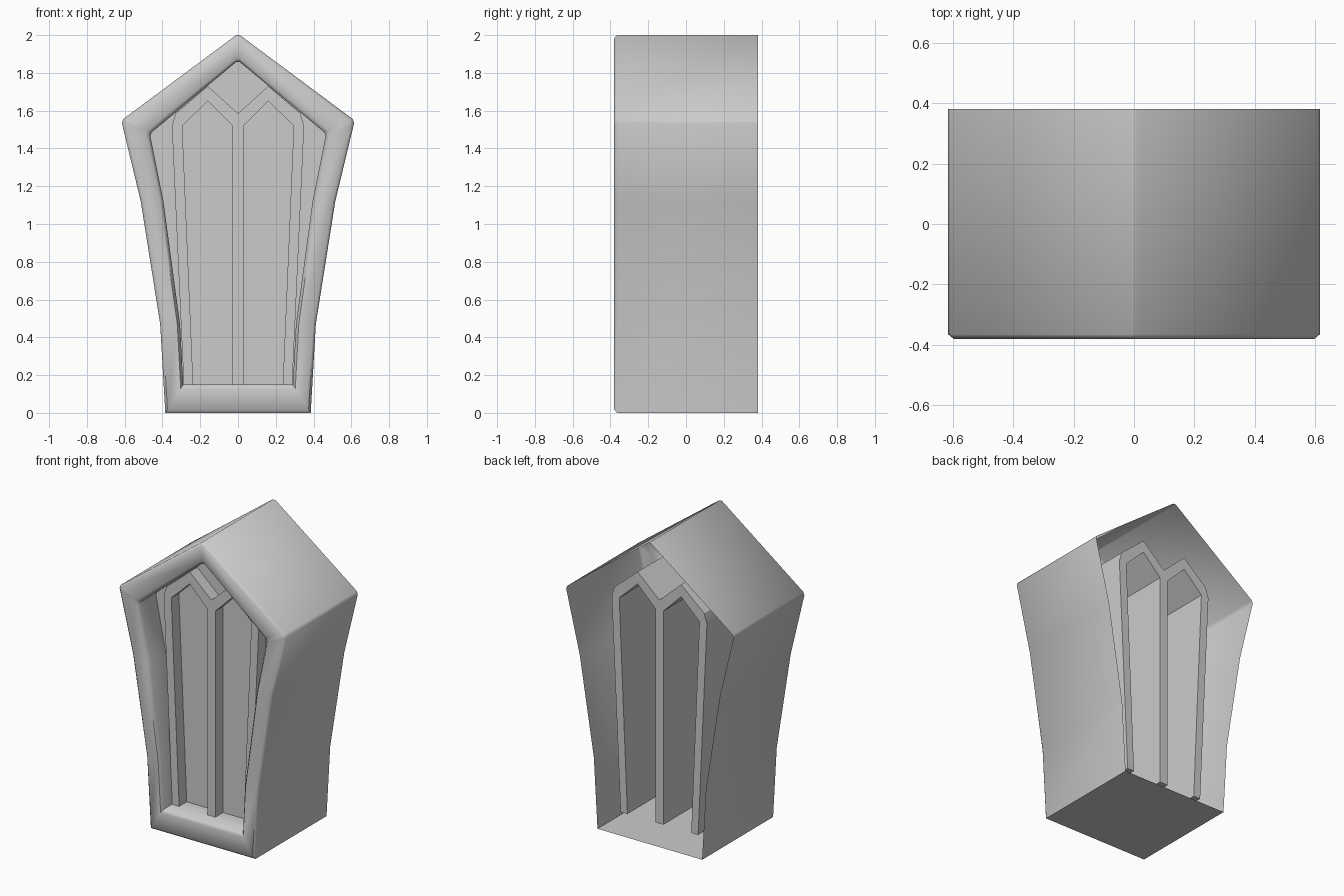
import bpy, bmesh, math
from mathutils import Vector

if "Cube" in bpy.data.objects:
    bpy.data.objects.remove(bpy.data.objects["Cube"])


def mirrored(half):
    """Close a right-hand half outline (top to bottom) with its mirror image."""
    return half + [(-x, z) for x, z in reversed(half) if x != 0]


def blend(a, b, t):
    return [tuple(Vector(p).lerp(Vector(q), t)) for p, q in zip(a, b)]


def finish(bm, name, angle=30):
    bmesh.ops.recalc_face_normals(bm, faces=bm.faces)
    me = bpy.data.meshes.new(name)
    bm.to_mesh(me)
    bm.free()
    ob = bpy.data.objects.new(name, me)
    bpy.context.collection.objects.link(ob)
    bpy.ops.object.select_all(action='DESELECT')
    ob.select_set(True)
    bpy.context.view_layer.objects.active = ob
    bpy.ops.object.shade_smooth_by_angle(angle=math.radians(angle))
    return ob


def loft(name, rings, cap_last=False):
    """Join outlines, each given as (points, y), into one surface."""
    bm = bmesh.new()
    loops = [[bm.verts.new((x, y, z)) for x, z in pts] for pts, y in rings]
    n = len(loops[0])
    for a, b in zip(loops, loops[1:]):
        for i in range(n):
            j = (i + 1) % n
            bm.faces.new((a[i], a[j], b[j], b[i]))
    if cap_last:
        bm.faces.new(loops[-1])
    return finish(bm, name, 50)


# Outer casing and window opening outlines, corners slightly eased
outer = mirrored([(0.01, 1.997), (0.607, 1.556), (0.615, 1.535),
                  (0.515, 1.12), (0.412, 0.47), (0.385, 0.0)])
inner = mirrored([(0.01, 1.857), (0.457, 1.485), (0.464, 1.465),
                  (0.395, 1.12), (0.307, 0.47), (0.29, 0.15)])
outer[0], outer[-1] = (0.01, 2.0), (-0.01, 2.0)

# Open-backed casing, front rim with softened edges, recess and window panel
loft("casing_with_front_rim", [
    (outer, 0.38),
    (outer, -0.365),
    (blend(outer, inner, 0.12), -0.38),
    (blend(outer, inner, 0.86), -0.38),
    (inner, -0.36),
    (inner, -0.2),
], cap_last=True)

# Twin-arched tracery: three uprights carrying two pointed arches
half = [(0, 1.585), (0.16, 1.73), (0.33, 1.585), (0.35, 1.52), (0.285, 0.1),
        (0.235, 0.1), (0.295, 1.52), (0.16, 1.65), (0.03, 1.52), (0.03, 0.1)]
bm = bmesh.new()
face = bm.faces.new([bm.verts.new((x, -0.28, z)) for x, z in mirrored(half)])
ext = bmesh.ops.extrude_face_region(bm, geom=[face], use_keep_orig=True)
bmesh.ops.translate(bm, vec=(0, 0.56, 0),
                    verts=[g for g in ext["geom"] if isinstance(g, bmesh.types.BMVert)])
finish(bm, "arched_tracery", 20)
